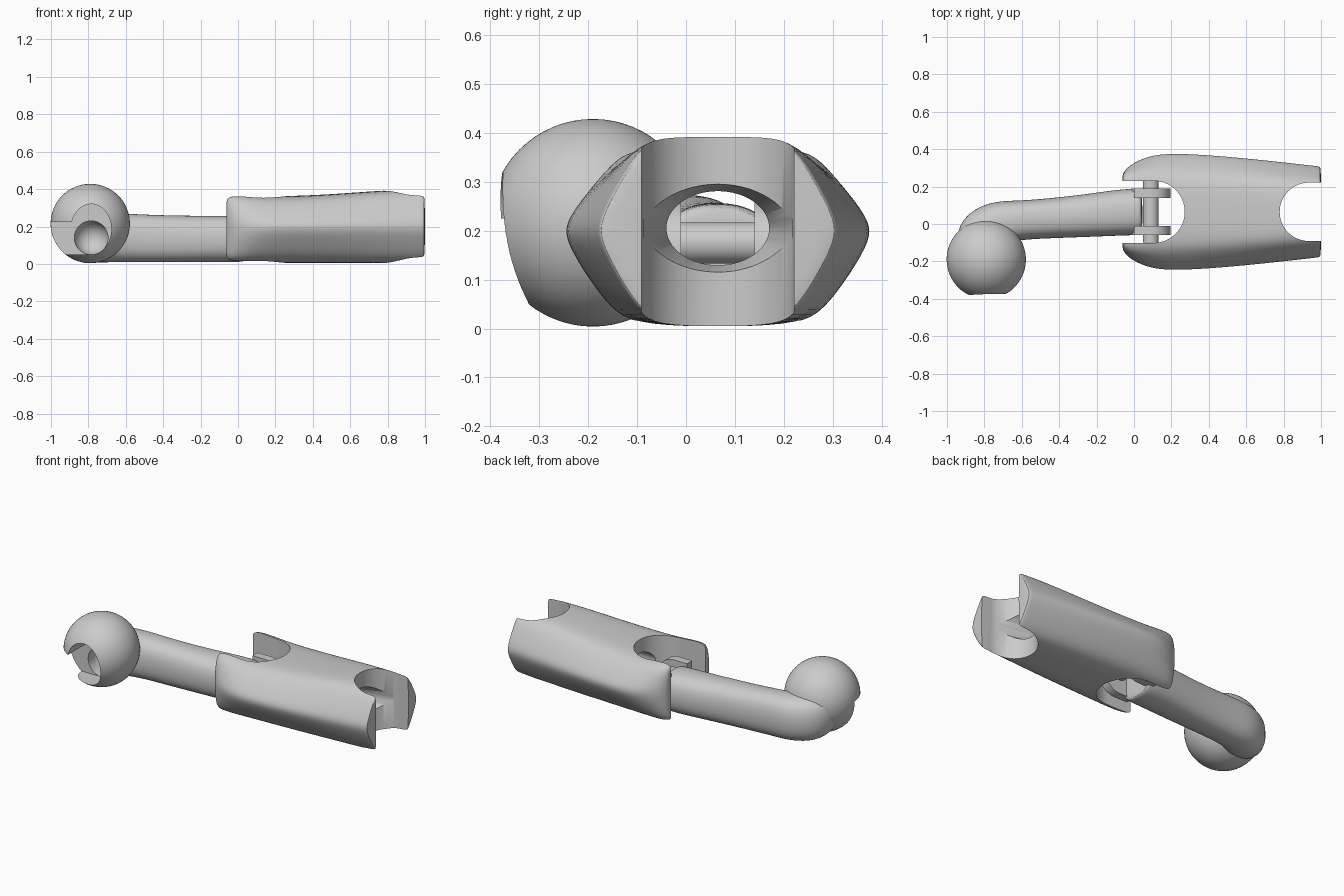
import bpy, bmesh, math
from mathutils import Vector, Matrix

cube = bpy.data.objects.get("Cube")
if cube:
    bpy.data.objects.remove(cube)

grey = bpy.data.materials.new("plain_grey")
grey.use_nodes = True
GREY = (0.6, 0.6, 0.6, 1)
grey.diffuse_color = GREY
grey.node_tree.nodes["Principled BSDF"].inputs["Base Color"].default_value = GREY
MID = 0.065  # centre line of the sleeve in y


def finish(name, bm):
    bmesh.ops.recalc_face_normals(bm, faces=bm.faces)
    mesh = bpy.data.meshes.new(name)
    bm.to_mesh(mesh)
    bm.free()
    ob = bpy.data.objects.new(name, mesh)
    bpy.context.collection.objects.link(ob)
    mesh.materials.append(grey)
    return ob


def activate(ob):
    bpy.ops.object.select_all(action="DESELECT")
    ob.select_set(True)
    bpy.context.view_layer.objects.active = ob


def apply(ob, mod):
    activate(ob)
    bpy.ops.object.modifier_apply(modifier=mod.name)


def loft(name, rings, levels=2):
    bm = bmesh.new()
    loops = [[bm.verts.new(p) for p in ring] for ring in rings]
    n = len(loops[0])
    for a, b in zip(loops, loops[1:]):
        for i in range(n):
            j = (i + 1) % n
            bm.faces.new((a[i], a[j], b[j], b[i]))
    bm.faces.new(loops[0])
    bm.faces.new(loops[-1])
    ob = finish(name, bm)
    mod = ob.modifiers.new("smooth", "SUBSURF")
    mod.levels = levels
    apply(ob, mod)
    return ob


def rod(name, centre, axis, r1, r2, length, stretch=(1, 1, 1), sides=64):
    bm = bmesh.new()
    turn = Vector((0, 0, 1)).rotation_difference(Vector(axis)).to_matrix().to_4x4()
    scale = Matrix.Diagonal((*stretch, 1))
    bmesh.ops.create_cone(bm, cap_ends=True, segments=sides, radius1=r1, radius2=r2,
                          depth=length, matrix=Matrix.Translation(centre) @ scale @ turn)
    return finish(name, bm)


def ball(name, centre, radius):
    bm = bmesh.new()
    bmesh.ops.create_uvsphere(bm, u_segments=64, v_segments=32, radius=radius,
                              matrix=Matrix.Translation(centre))
    return finish(name, bm)


def box(name, lo, hi):
    bm = bmesh.new()
    bmesh.ops.create_cube(bm, size=1)
    for v in bm.verts:
        v.co = [a if c < 0 else b for c, a, b in zip(v.co, lo, hi)]
    return finish(name, bm)


def boolean(ob, cutters, operation="DIFFERENCE"):
    for c in cutters:
        mod = ob.modifiers.new("cut", "BOOLEAN")
        mod.operation, mod.object, mod.solver = operation, c, "EXACT"
        apply(ob, mod)


def discard(cutters):
    for c in cutters:
        bpy.data.objects.remove(c)


# Sleeve: lens-shaped section that gets boxier at the hinge end
LENS = [(1, 0), (.94, .23), (.81, .54), (.65, .86), (.45, 1), (0, 1.01)]
BOX = [(1, 0), (1, .45), (1, .8), (.95, 1), (.7, 1), (0, 1)]


def sleeve_ring(x, half, top, bottom, boxy):
    quarter = [(a + (c - a) * boxy, b + (d - b) * boxy)
               for (a, b), (c, d) in zip(LENS, BOX)]
    upper = quarter + [(-u, w) for u, w in quarter[-2::-1]]
    lower = [(u, -w) for u, w in upper[-2:0:-1]]
    return [(x, MID + u * half, .2 + w * (top - .2 if w > 0 else .2 - bottom))
            for u, w in upper + lower]


stations = [(-.062, .19, .34, .035, .8), (-.06, .205, .355, .02, .75),
            (-.03, .25, .372, .008, .5), (.07, .303, .365, .006, .15),
            (.2, .322, .358, .006, 0), (.5, .302, .37, .006, 0),
            (.78, .272, .393, .006, 0), (.97, .25, .395, .006, 0),
            (.995, .247, .393, .01, 0), (1, .235, .38, .02, 0)]
sleeve = loft("sleeve", [sleeve_ring(*s) for s in stations])

cutters = [
    rod("hinge_well", (.105, MID, .2), (0, 0, 1), .166, .166, 1),
    box("hinge_slot", (-.3, MID - .166, -.3), (.105, MID + .166, .7)),
    rod("end_well", (.935, MID, .2), (0, 0, 1), .156, .156, 1),
    box("end_slot", (.935, MID - .156, -.3), (1.3, MID + .156, .7)),
    rod("bore", (.5, MID, .205), (1, 0, 0), .105, .105, .8, (1, 1, .72)),
    rod("bore_mouth", (.8, MID, .205), (1, 0, 0), .105, .155, .2, (1, 1, .72)),
]
boolean(sleeve, cutters)
discard(cutters)

# Arm: rounded section swept along a path that bends towards the ball
path = [(.045, .065, .133, .115, .11), (.035, .065, .133, .124, .122),
        (-.06, .063, .133, .124, .124), (-.25, .045, .133, .114, .124),
        (-.45, .03, .135, .106, .126), (-.62, .02, .14, .104, .13),
        (-.74, .008, .14, .12, .132), (-.82, -.045, .145, .135, .135),
        (-.835, -.12, .165, .125, .13), (-.82, -.17, .19, .1, .1)]
rings = []
for i, (x, y, z, side, rise) in enumerate(path):
    a, b = path[max(i - 1, 0)], path[min(i + 1, len(path) - 1)]
    along = Vector((b[0] - a[0], b[1] - a[1], 0)).normalized()
    across = Vector((-along.y, along.x, 0))
    ring = []
    for k in range(16):
        t = math.tau * k / 16
        c, s = math.cos(t), math.sin(t)
        u = math.copysign(abs(c) ** .8, c) * side * 1.02
        w = math.copysign(abs(s) ** .8, s) * rise * 1.02
        ring.append(Vector((x, y, z)) + across * u + Vector((0, 0, w)))
    rings.append(ring)
arm = loft("arm", rings)

# Ball with an open socket and a side slot
socket_ball = ball("socket_ball", (-.79, -.19, .216), .212)
cutters = [
    rod("socket_mouth", (-.785, -.37, .185), (0, 1, 0), .108, .108, .34, (1, 1, 1.25)),
    rod("socket_bore", (-.785, -.25, .14), (0, 1, 0), .09, .09, .2),
    ball("socket_end", (-.785, -.15, .14), .09),
    box("socket_slot", (-1.2, -.6, .05), (-.785, -.2, .225)),
]
boolean(socket_ball, cutters)
boolean(arm, cutters)
discard(cutters)

# Clevis ears and hinge pin at the end of the arm
parts = [sleeve, arm, socket_ball]
for side, label in ((-1, "right"), (1, "left")):
    y = MID + side * .1
    ear = rod(label + "_ear", (.09, y, .155), (0, 1, 0), .105, .105, .05)
    web = box("ear_web", (.0, y - .025, .05), (.09, y + .025, .26))
    boolean(ear, [web], "UNION")
    discard([web])
    parts.append(ear)
parts.append(rod("hinge_pin", (.09, MID, .175), (0, 1, 0), .042, .042, .33))

for ob in parts:
    activate(ob)
    bpy.ops.object.shade_smooth_by_angle(angle=math.radians(32))
